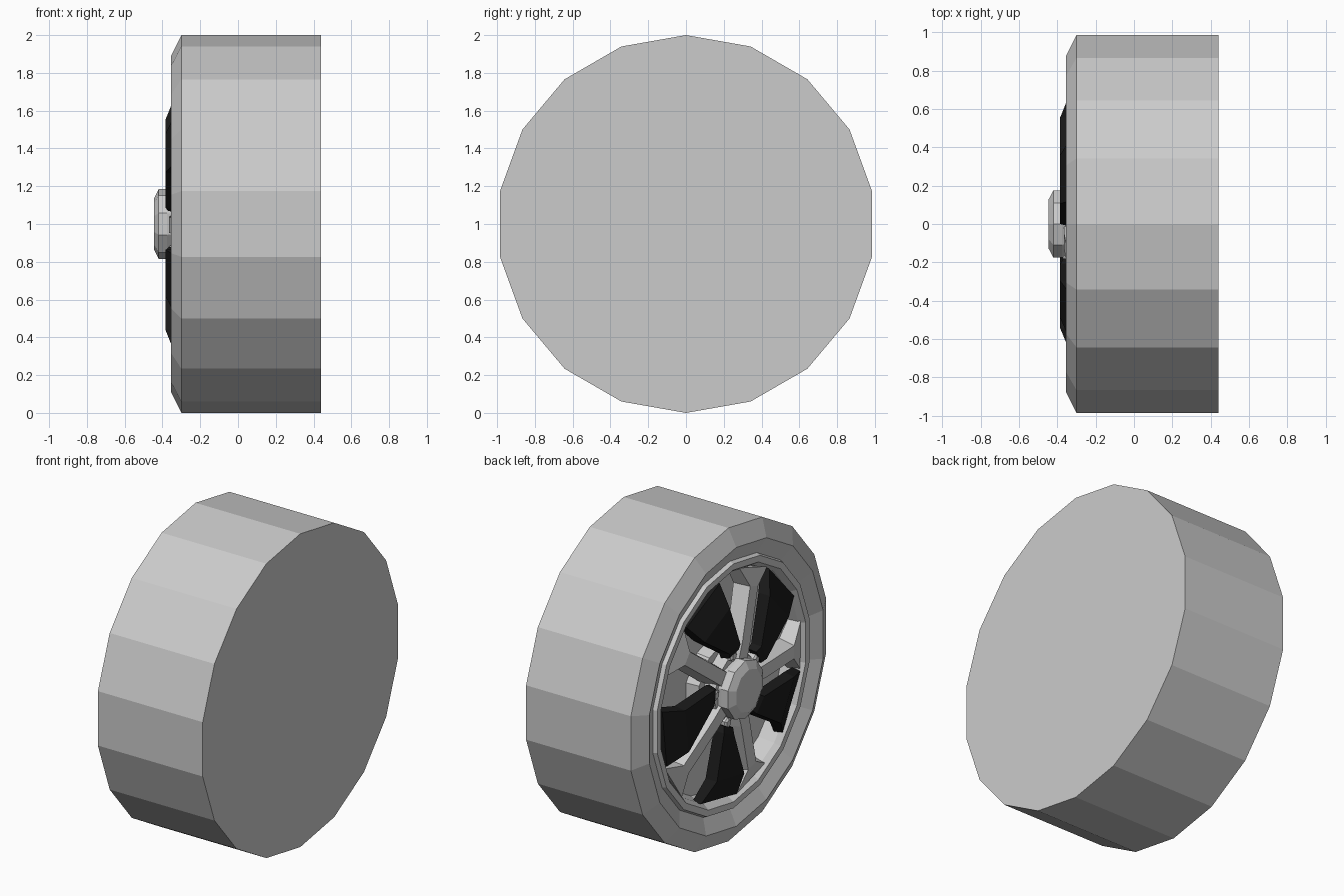
import bpy, bmesh, math

if "Cube" in bpy.data.objects:
    bpy.data.objects.remove(bpy.data.objects["Cube"])


def polar(r, deg, x):
    # angle runs from the top of the wheel towards -y
    a = math.radians(deg)
    return (x, -r * math.sin(a), 1 + r * math.cos(a))


def finish(name, bm, mat=None):
    bmesh.ops.remove_doubles(bm, verts=bm.verts, dist=1e-5)
    bmesh.ops.recalc_face_normals(bm, faces=bm.faces)
    me = bpy.data.meshes.new(name)
    bm.to_mesh(me)
    bm.free()
    ob = bpy.data.objects.new(name, me)
    bpy.context.collection.objects.link(ob)
    if mat:
        me.materials.append(mat)
    return ob


def lathe(bm, profile, n, centre=(0, 0), phase=0):
    # spin (radius, x) points round the x axis; radius 0 ends become flat caps
    rings = []
    for r, x in profile:
        if r == 0:
            continue
        ring = []
        for i in range(n):
            px, py, pz = polar(r, phase + 360 * i / n, x)
            ring.append(bm.verts.new((px, py + centre[0], pz + centre[1])))
        rings.append(ring)
    for a, b in zip(rings, rings[1:]):
        for i in range(n):
            j = (i + 1) % n
            bm.faces.new((a[i], a[j], b[j], b[i]))
    if profile[0][0] == 0:
        bm.faces.new(rings[0])
    if profile[-1][0] == 0:
        bm.faces.new(rings[-1])


def loft(bm, sections, turn):
    # each section: radius, start angle, end angle, front x, back x, bevel angle
    rings = []
    for r, a, b, xf, xb, c in sections:
        pts = [(a, xb), (a + c, xf), (b - c, xf), (b, xb)]
        rings.append([bm.verts.new(polar(r, t + turn, x)) for t, x in pts])
    for p, q in zip(rings, rings[1:]):
        for i in range(4):
            j = (i + 1) % 4
            bm.faces.new((p[i], p[j], q[j], q[i]))
    bm.faces.new(rings[0])
    bm.faces.new(rings[-1])


black = bpy.data.materials.new("black")
black.diffuse_color = (0.01, 0.01, 0.01, 1)
black.use_nodes = True
black.node_tree.nodes["Principled BSDF"].inputs["Base Color"].default_value = black.diffuse_color

# Tyre with flat back and chamfered front shoulder
bm = bmesh.new()
lathe(bm, [(0, .44), (1, .44), (1, -.30), (.89, -.355), (.79, -.31)], 18)
finish("tyre", bm)

# Rim lip, barrel and back plate
bm = bmesh.new()
lathe(bm, [(.79, -.31), (.78, -.335), (.74, -.335), (.715, -.30),
           (.69, -.20), (0, -.20)], 18)
finish("rim", bm)

# Drum behind the spokes
bm = bmesh.new()
lathe(bm, [(.30, -.20), (.28, -.28), (0, -.28)], 10)
finish("drum", bm)

# Hub and centre cap
bm = bmesh.new()
lathe(bm, [(.24, -.27), (.21, -.345), (0, -.36)], 10, phase=19)
finish("hub", bm)
bm = bmesh.new()
lathe(bm, [(.175, -.34), (.185, -.375), (.185, -.42), (.135, -.445), (0, -.445)], 10)
finish("centre_cap", bm)

# Five forked spokes
bm = bmesh.new()
for k in range(5):
    loft(bm, [(.15, -22, 22, -.365, -.27, 5), (.27, -14, 14, -.365, -.27, 5),
              (.60, -6, 6, -.345, -.24, 2), (.72, -14, 14, -.315, -.24, 2)],
         19 + 72 * k)
finish("spokes", bm)

# Five black blades between the spokes
bm = bmesh.new()
for k in range(5):
    loft(bm, [(.24, 46, 76, -.37, -.32, 3), (.28, 46, 75, -.385, -.32, 3),
              (.56, 31, 62, -.385, -.31, 1), (.71, 31, 63, -.325, -.27, 1)], 72 * k)
finish("blades", bm, black)

# Wheel nuts
bm = bmesh.new()
for k in range(5):
    x, y, z = polar(.215, 62 + 72 * k, 0)
    lathe(bm, [(.035, -.27), (.035, -.36), (.022, -.37), (0, -.37)], 6, (y, z - 1))
finish("wheel_nuts", bm)
